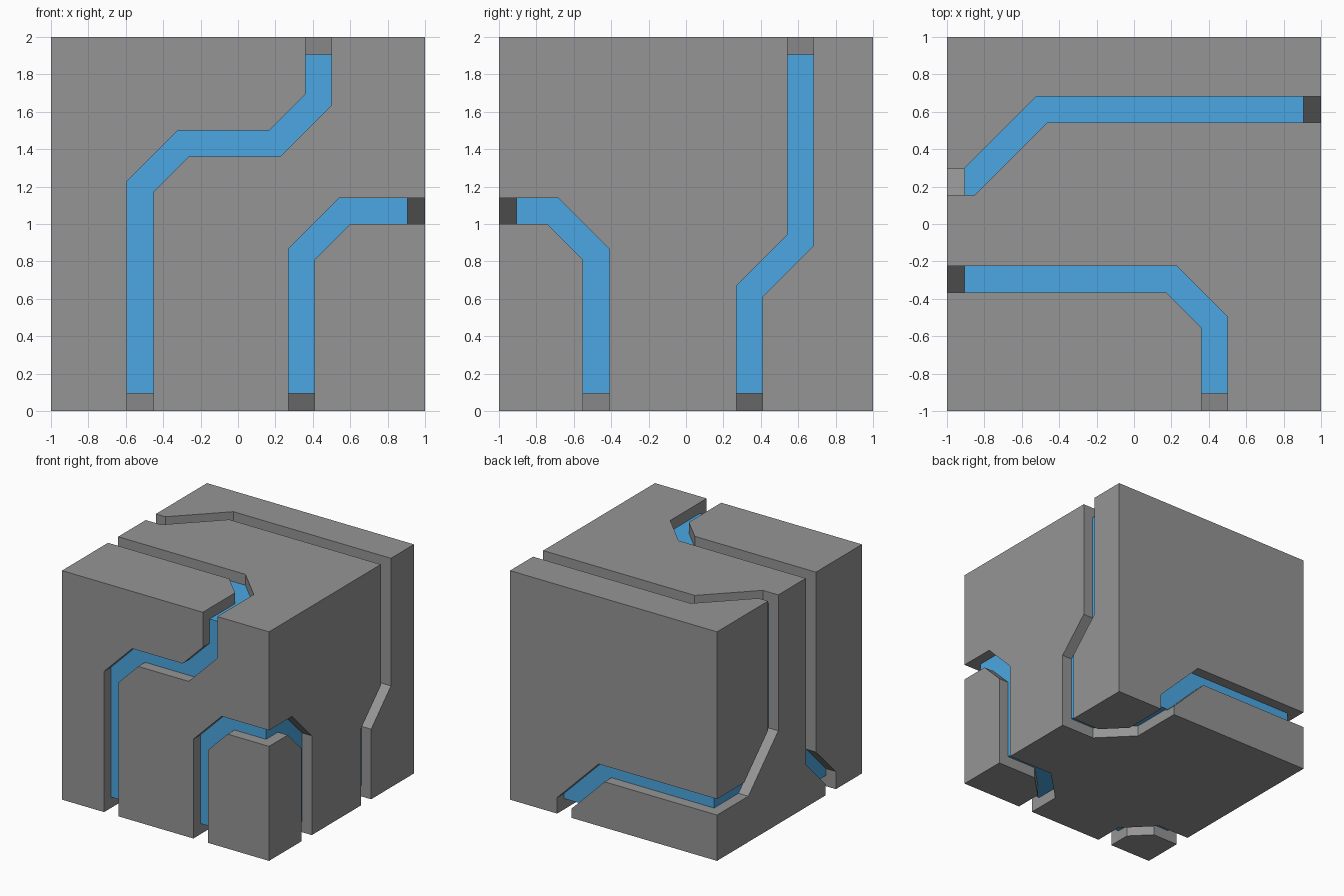
import bpy, bmesh
from mathutils import Vector

if "Cube" in bpy.data.objects:
    bpy.data.objects.remove(bpy.data.objects["Cube"])

HALF_W, DEPTH, OVER = 0.07, 0.10, 0.06   # channel half width, cut depth, overshoot
CORE = 0.905                             # half size of the blue core

# face mappings: (u, v, outward offset d) -> world point
FACES = {
    "front":  lambda u, v, d: (u, -1 - d, v),
    "back":   lambda u, v, d: (u, 1 + d, v),
    "right":  lambda u, v, d: (1 + d, u, v),
    "left":   lambda u, v, d: (-1 - d, u, v),
    "top":    lambda u, v, d: (u, v, 2 + d),
    "bottom": lambda u, v, d: (u, v, -d),
}

# centre lines of the channels on each face
CHANNELS = [
    ("front",  [(-.523, 0), (-.523, 1.2), (-.293, 1.43), (.195, 1.43), (.43, 1.665), (.43, 2)]),
    ("front",  [(.339, 0), (.339, .838), (.571, 1.07), (1, 1.07)]),
    ("right",  [(-1, 1.07), (-.712, 1.07), (-.48, .838), (-.48, 0)]),
    ("right",  [(.339, 0), (.339, .641), (.612, .914), (.612, 2)]),
    ("top",    [(-1, .225), (-.88, .225), (-.493, .612), (1, .612)]),
    ("top",    [(-1, -.295), (.2, -.295), (.43, -.525), (.43, -1)]),
    ("back",   [(.475, 0), (.475, .11), (.115, .47), (-1, .47)]),
    ("left",   [(1, .47), (.597, .47), (.225, .842), (.225, 2)]),
    ("left",   [(-.295, 2), (-.295, .4), (-.57, .125), (-.57, 0)]),
    ("bottom", [(1, .339), (.70, .339), (.475, .564), (.475, 1)]),
    ("bottom", [(1, -.48), (.587, -.48), (.339, -.728), (.339, -1)]),
    ("bottom", [(-.523, -1), (-.523, -.77), (-.723, -.57), (-1, -.57)]),
]


def box(name, half, colour):
    bpy.ops.mesh.primitive_cube_add(size=2 * half, location=(0, 0, 1))
    ob = bpy.context.object
    ob.name = name
    mat = bpy.data.materials.new(name + "_colour")
    mat.diffuse_color = (*colour, 1)
    mat.use_nodes = True
    mat.node_tree.nodes["Principled BSDF"].inputs["Base Color"].default_value = mat.diffuse_color
    ob.data.materials.append(mat)
    return ob


def channel_cutter(face, path, material):
    """Mitred ribbon along the path, thickened through the face."""
    pts = [Vector(p) for p in path]
    pts[0] += (pts[0] - pts[1]).normalized() * OVER
    pts[-1] += (pts[-1] - pts[-2]).normalized() * OVER
    dirs = [(b - a).normalized() for a, b in zip(pts, pts[1:])]
    left, right = [], []
    for i, p in enumerate(pts):
        a, b = dirs[max(i - 1, 0)], dirs[min(i, len(dirs) - 1)]
        n = Vector((-a.y - b.y, a.x + b.x)).normalized()
        off = n * (HALF_W / n.dot(Vector((-a.y, a.x))))
        left.append(p + off)
        right.append(p - off)
    bm = bmesh.new()
    rings = []
    for l, r in zip(left, right):
        rings.append([bm.verts.new(FACES[face](q.x, q.y, d))
                      for q, d in ((l, -DEPTH), (r, -DEPTH), (r, OVER), (l, OVER))])
    for a, b in zip(rings, rings[1:]):
        for k in range(4):
            bm.faces.new((a[k], a[(k + 1) % 4], b[(k + 1) % 4], b[k]))
    bm.faces.new(rings[0])
    bm.faces.new(rings[-1])
    bmesh.ops.recalc_face_normals(bm, faces=bm.faces)
    me = bpy.data.meshes.new("channel_cutter")
    bm.to_mesh(me)
    bm.free()
    me.materials.append(material)
    ob = bpy.data.objects.new("channel_cutter", me)
    bpy.context.collection.objects.link(ob)
    ob.hide_render = True
    return ob


# dark grey outer block with channels carved in every face
block = box("outer_block", 1, (0.30, 0.30, 0.30))
for face, path in CHANNELS:
    cutter = channel_cutter(face, path, block.data.materials[0])
    mod = block.modifiers.new("channel", "BOOLEAN")
    mod.operation = "DIFFERENCE"
    mod.solver = "EXACT"
    mod.object = cutter
    bpy.context.view_layer.objects.active = block
    bpy.ops.object.modifier_apply(modifier=mod.name)
    bpy.data.objects.remove(cutter)

# blue core showing at the bottom of the channels
box("inner_core", CORE, (0.07, 0.39, 0.76))
